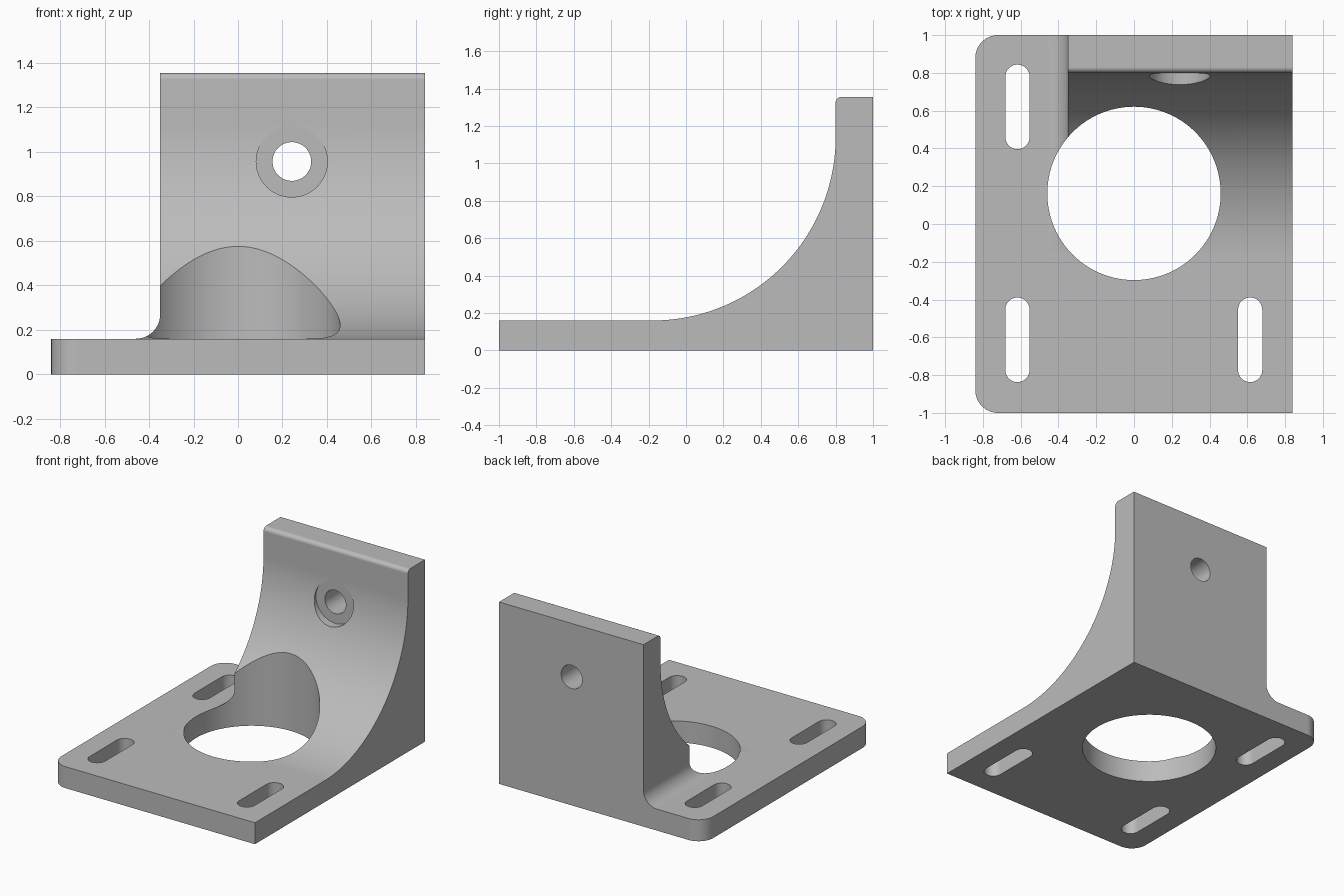
import bpy, bmesh
from math import sin, cos, pi, radians
from mathutils import Vector

cube = bpy.data.objects.get("Cube")
if cube:
    bpy.data.objects.remove(cube, do_unlink=True)

grey = bpy.data.materials.new("plain grey")
grey.use_nodes = True
colour = (0.5, 0.5, 0.5, 1)
grey.diffuse_color = colour
grey.node_tree.nodes["Principled BSDF"].inputs["Base Color"].default_value = colour


def arc(cx, cy, r, start, end, n):
    """Points on an arc, angles in degrees."""
    angles = [radians(start + (end - start) * i / n) for i in range(n + 1)]
    return [(cx + r * cos(a), cy + r * sin(a)) for a in angles]


def prism(name, outline, axis, low, high):
    """Extrude a closed outline along an axis."""
    place = {"x": lambda a, b, d: (d, a, b),
             "y": lambda a, b, d: (a, d, b),
             "z": lambda a, b, d: (a, b, d)}[axis]
    bm = bmesh.new()
    face = bm.faces.new([bm.verts.new(place(a, b, low)) for a, b in outline])
    new = bmesh.ops.extrude_face_region(bm, geom=[face])["geom"]
    verts = [v for v in new if isinstance(v, bmesh.types.BMVert)]
    bmesh.ops.translate(bm, verts=verts, vec=Vector(place(0, 0, high - low)))
    bmesh.ops.recalc_face_normals(bm, faces=bm.faces)
    mesh = bpy.data.meshes.new(name)
    bm.to_mesh(mesh)
    bm.free()
    obj = bpy.data.objects.new(name, mesh)
    bpy.context.collection.objects.link(obj)
    mesh.materials.append(grey)
    return obj


def combine(target, tool, operation):
    """Apply a boolean and discard the helper."""
    bpy.context.view_layer.objects.active = target
    mod = target.modifiers.new("cut", "BOOLEAN")
    mod.operation, mod.object, mod.solver = operation, tool, "EXACT"
    bpy.ops.object.modifier_apply(modifier=mod.name)
    bpy.data.objects.remove(tool, do_unlink=True)


W, BASE, TOP, WALL = 0.84, 0.16, 1.355, 0.8
SWEEP, FILLET, SIDE = 0.98, 0.11, -0.35

# Side profile: base, concave sweep, upright wall with a rounded top edge
side = [(-1, 0), (-1, BASE)]
side += arc(WALL - SWEEP, BASE + SWEEP, SWEEP, -90, 0, 64)
side += arc(WALL + 0.03, TOP - 0.03, 0.03, 180, 90, 8)
side += [(1, TOP), (1, 0)]
bracket = prism("mounting_bracket", side, "x", -W, W)

# Clear the space beside the wall, leaving a fillet along its foot
beside = [(-2, 2), (-2, BASE)]
beside += arc(SIDE - FILLET, BASE + FILLET, FILLET, -90, 0, 16)
beside += [(SIDE, 2)]
combine(bracket, prism("wall_side_cutter", beside, "y", -2, 2), "DIFFERENCE")

# Rounded corners on the right edge of the base
R = 0.12
plan = [(2, -2), (2, 2), (-W + R, 2)]
plan += arc(-W + R, 1 - R, R, 90, 180, 16)
plan += arc(-W + R, -1 + R, R, 180, 270, 16)
plan += [(-W + R, -2)]
combine(bracket, prism("corner_cutter", plan, "z", -1, 3), "INTERSECT")

# Large bore through the base and sweep
bore = arc(0, 0.162, 0.459, 0, 360, 96)[:-1]
combine(bracket, prism("bore_cutter", bore, "z", -1, 3), "DIFFERENCE")

# Slotted mounting holes
SLOT, HALF = 0.064, 0.16
for x, y in ((-0.617, 0.62), (-0.617, -0.613), (0.615, -0.613)):
    slot = arc(x, y + HALF, SLOT, 0, 180, 16) + arc(x, y - HALF, SLOT, 180, 360, 16)
    combine(bracket, prism("slot_cutter", slot, "z", -1, 1), "DIFFERENCE")

# Bolt hole and its counterbore in the wall
for r, back in ((0.16, WALL), (0.087, 2)):
    ring = arc(0.242, 0.957, r, 0, 360, 64)[:-1]
    combine(bracket, prism("bolt_cutter", ring, "y", -0.5, back), "DIFFERENCE")

# Smooth curved surfaces, keep crisp edges
bpy.ops.object.select_all(action="DESELECT")
bracket.select_set(True)
bpy.context.view_layer.objects.active = bracket
bpy.ops.object.shade_smooth_by_angle(angle=radians(25))
weighted = bracket.modifiers.new("even_shading", "WEIGHTED_NORMAL")
weighted.keep_sharp = True
